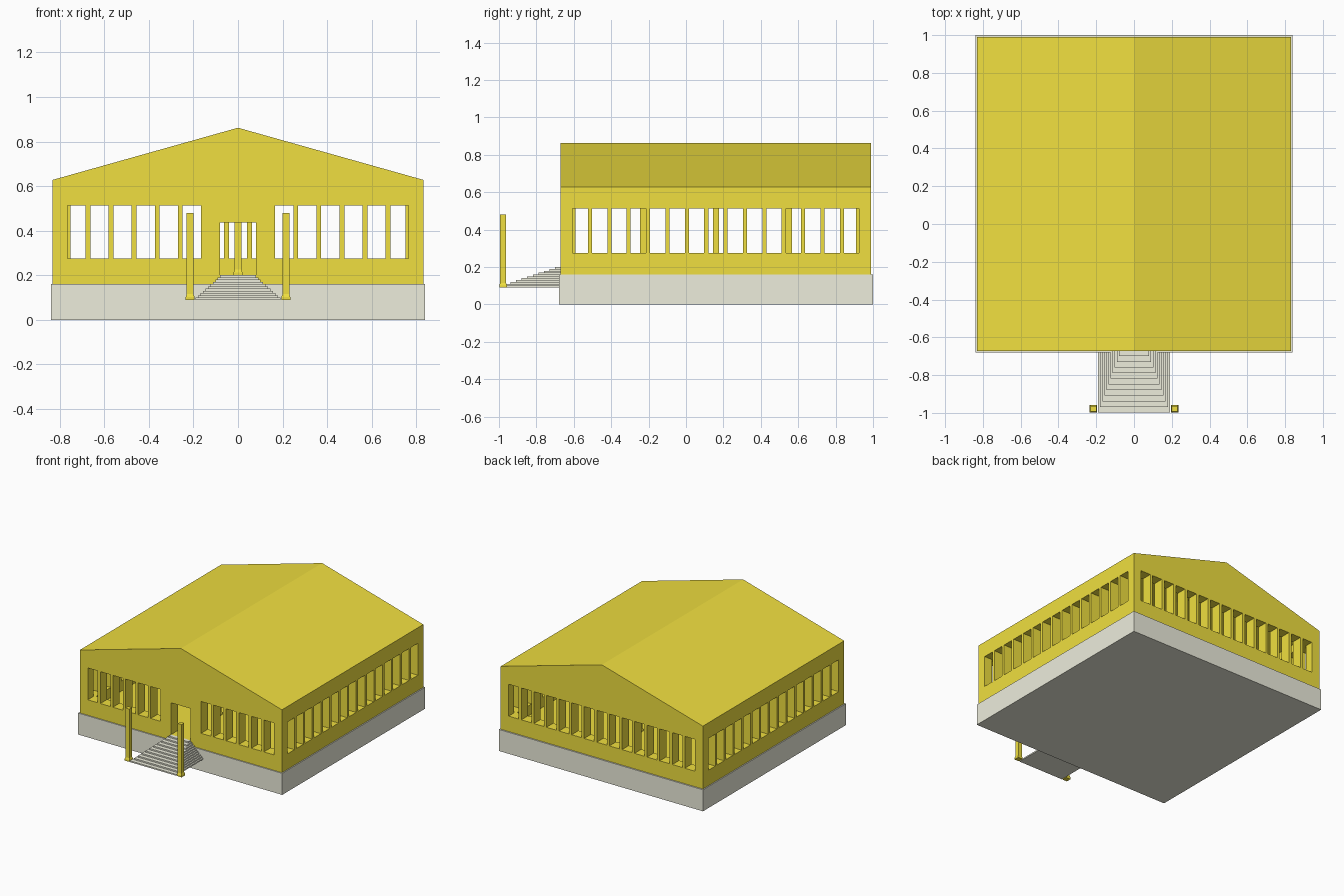
import bpy, bmesh

if "Cube" in bpy.data.objects:
    bpy.data.objects.remove(bpy.data.objects["Cube"])


def material(name, rgb):
    m = bpy.data.materials.new(name)
    m.diffuse_color = (*rgb, 1)
    m.use_nodes = True
    m.node_tree.nodes["Principled BSDF"].inputs["Base Color"].default_value = m.diffuse_color
    return m


YELLOW = material("yellow_paint", (0.87, 0.74, 0.05))
STONE = material("pale_stone", (0.85, 0.85, 0.72))


def finish(name, bm, mat=None):
    bmesh.ops.recalc_face_normals(bm, faces=bm.faces)
    me = bpy.data.meshes.new(name)
    bm.to_mesh(me)
    bm.free()
    ob = bpy.data.objects.new(name, me)
    bpy.context.collection.objects.link(ob)
    if mat:
        me.materials.append(mat)
    return ob


def add_box(bm, x0, x1, y0, y1, z0, z1):
    vs = bmesh.ops.create_cube(bm, size=1)["verts"]
    for v in vs:
        v.co = (x1 if v.co.x > 0 else x0, y1 if v.co.y > 0 else y0, z1 if v.co.z > 0 else z0)


def gable(name, hw, z0, eave, ridge, y0, y1, mat=None):
    bm = bmesh.new()
    pts = [(-hw, z0), (hw, z0), (hw, eave), (0, ridge), (-hw, eave)]
    f = bm.faces.new([bm.verts.new((x, y0, z)) for x, z in pts])
    ext = bmesh.ops.extrude_face_region(bm, geom=[f])["geom"]
    bmesh.ops.translate(bm, vec=(0, y1 - y0, 0), verts=[g for g in ext if isinstance(g, bmesh.types.BMVert)])
    return finish(name, bm, mat)


def column(name, x, y, z, height):
    # square post on a flared foot
    bm = bmesh.new()
    prev = None
    for half, h in [(0.02, 0), (0.02, 0.012), (0.0155, 0.025), (0.0155, height)]:
        ring = [bm.verts.new((x + sx * half, y + sy * half, z + h))
                for sx, sy in [(-1, -1), (1, -1), (1, 1), (-1, 1)]]
        if prev is None:
            bm.faces.new(ring[::-1])
        else:
            for i in range(4):
                j = (i + 1) % 4
                bm.faces.new([prev[i], prev[j], ring[j], ring[i]])
        prev = ring
    bm.faces.new(prev)
    return finish(name, bm, YELLOW)


# Foundation slab
bm = bmesh.new()
add_box(bm, -0.84, 0.84, -0.68, 1.0, 0, 0.16)
finish("foundation", bm, STONE)

# Hall: gabled solid, hollowed and pierced by windows and a door
W, YF, YB, T = 0.832, -0.672, 0.99, 0.08
PITCH, HALF, Z0, Z1, YC = 0.1036, 0.041, 0.275, 0.512, 0.16
hall = gable("hall", W, 0.16, 0.628, 0.862, YF, YB, YELLOW)
cutters = [gable("cut_room", W - T, 0.2, 0.57, 0.78, YF + T, YB - T)]

# Front and back openings
bm = bmesh.new()
for k in range(-7, 8):
    c = k * PITCH
    add_box(bm, c - HALF, c + HALF, YB - T - 0.002, YB + 0.05, Z0, Z1)
    if abs(k) > 1:
        add_box(bm, c - HALF, c + HALF, YF - 0.05, YF + T + 0.002, Z0, Z1)
add_box(bm, -0.08, 0.08, YF - 0.05, YF + T + 0.002, 0.2, 0.436)
cutters.append(finish("cut_ends", bm))

# Side openings
bm = bmesh.new()
for k in range(-7, 8):
    c = YC + k * PITCH
    add_box(bm, -W - 0.05, -W + T + 0.002, c - HALF, c + HALF, Z0, Z1)
    add_box(bm, W - T - 0.002, W + 0.05, c - HALF, c + HALF, Z0, Z1)
cutters.append(finish("cut_sides", bm))

for c in cutters:
    c.hide_render = True
    mod = hall.modifiers.new(c.name, "BOOLEAN")
    mod.operation, mod.solver, mod.object = "DIFFERENCE", "EXACT", c
dg = bpy.context.evaluated_depsgraph_get()
cut_mesh = bpy.data.meshes.new_from_object(hall.evaluated_get(dg))
hall.modifiers.clear()
hall.data = cut_mesh
for c in cutters:
    bpy.data.objects.remove(c)

# Entrance steps: narrowing on three sides as they rise
N = 11
bm = bmesh.new()
for i in range(N):
    t = i / (N - 1)
    hw = 0.19 - 0.11 * t
    z = 0.09 + 0.01 * i
    add_box(bm, -hw, hw, -0.998 + 0.298 * t, -0.67, z, z + 0.01)
finish("entrance_steps", bm, STONE)

# Posts beside the steps and along the room's centre line
for side, x in (("left", -0.215), ("right", 0.215)):
    column(f"entrance_post_{side}", x, -0.978, 0.09, 0.39)
for i, y in enumerate((-0.23, 0.16, 0.55)):
    column(f"room_post_{i + 1}", 0, y, 0.2, 0.58)
